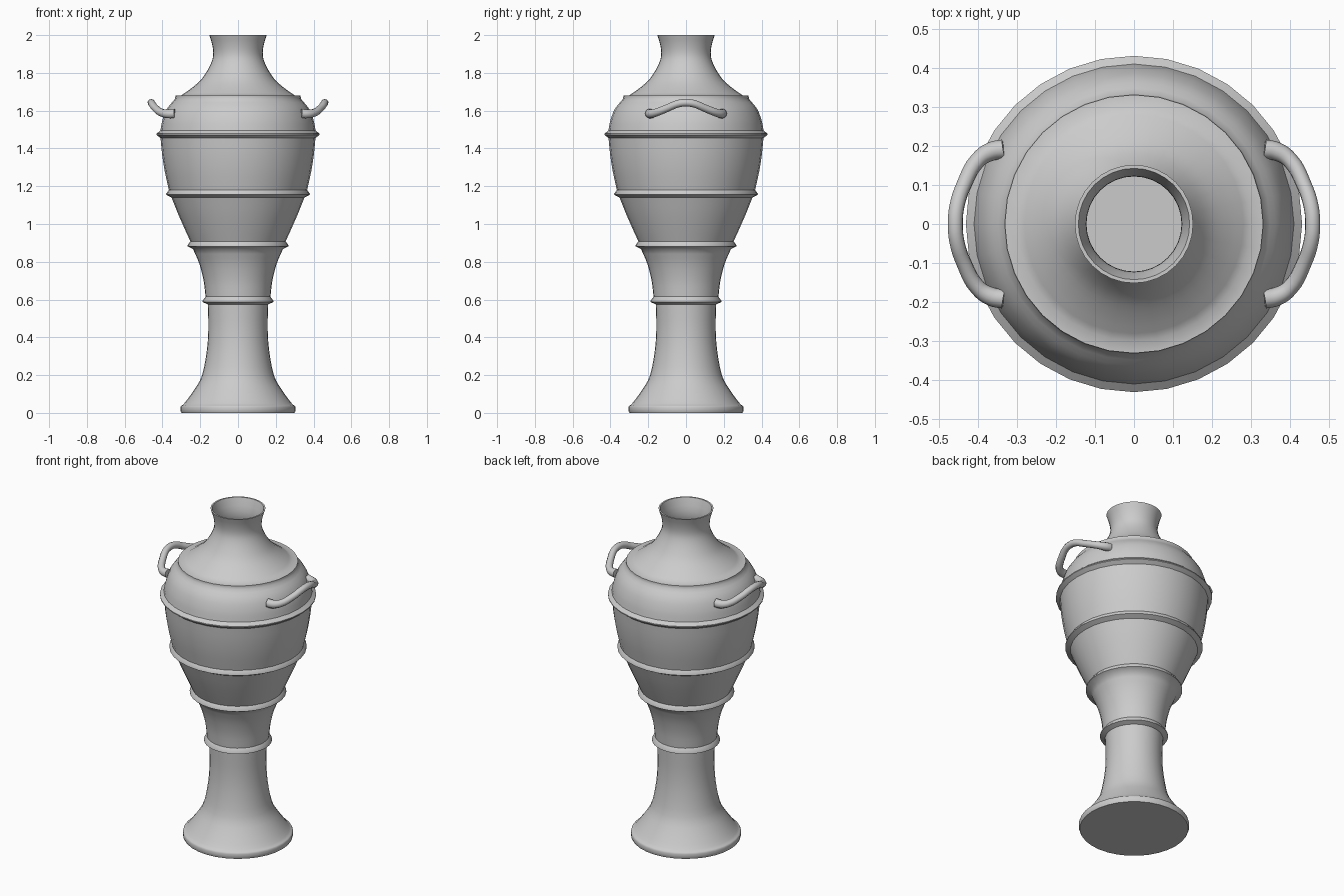
import bpy, bmesh, math
from mathutils import Vector

if "Cube" in bpy.data.objects:
    bpy.data.objects.remove(bpy.data.objects["Cube"])

SEG = 32


def smooth_path(pts, steps=3):
    """Catmull-Rom curve through 2D points."""
    p = [Vector(a) for a in pts]
    p = [2 * p[0] - p[1]] + p + [2 * p[-1] - p[-2]]
    out = []
    for i in range(1, len(p) - 2):
        a, b, c, d = p[i - 1:i + 3]
        for k in range(steps):
            t = k / steps
            out.append(0.5 * (2 * b + (c - a) * t + (2 * a - 5 * b + 4 * c - d) * t * t
                              + (3 * b - a - 3 * c + d) * t ** 3))
    return out + [p[-2]]


def lathe(name, profile):
    """Spin a (radius, z) profile around z; zero radius makes a pole."""
    bm = bmesh.new()
    rows = []
    for r, z in profile:
        n = SEG if r > 0 else 1
        rows.append([bm.verts.new((r * math.cos(2 * math.pi * i / SEG),
                                   r * math.sin(2 * math.pi * i / SEG), z)) for i in range(n)])
    for lo, hi in zip(rows, rows[1:]):
        for i in range(SEG):
            j = (i + 1) % SEG
            if len(lo) == 1:
                bm.faces.new((lo[0], hi[j], hi[i]))
            elif len(hi) == 1:
                bm.faces.new((lo[i], lo[j], hi[0]))
            else:
                bm.faces.new((lo[i], lo[j], hi[j], hi[i]))
    bmesh.ops.recalc_face_normals(bm, faces=bm.faces)
    me = bpy.data.meshes.new(name)
    bm.to_mesh(me)
    bm.free()
    ob = bpy.data.objects.new(name, me)
    bpy.context.collection.objects.link(ob)
    return finish(ob)


def finish(ob, angle=40):
    bpy.ops.object.select_all(action='DESELECT')
    ob.select_set(True)
    bpy.context.view_layer.objects.active = ob
    if ob.type == 'CURVE':
        bpy.ops.object.convert(target='MESH')
        ob = bpy.context.object
    bpy.ops.object.shade_smooth_by_angle(angle=math.radians(angle))
    return ob


# Outer wall sections; the thin raised rings sit between them
sections = [
    [(0.305, 0.012), (0.303, 0.035), (0.285, 0.05), (0.23, 0.125), (0.19, 0.20),
     (0.165, 0.33), (0.157, 0.45), (0.160, 0.575)],
    [(0.172, 0.615), (0.182, 0.70), (0.205, 0.79), (0.238, 0.867)],
    [(0.252, 0.908), (0.285, 0.98), (0.320, 1.06), (0.352, 1.14)],
    [(0.366, 1.18), (0.388, 1.28), (0.402, 1.37), (0.410, 1.455)],
    [(0.411, 1.495), (0.400, 1.55), (0.376, 1.61), (0.335, 1.66)],
    [(0.300, 1.681), (0.245, 1.72), (0.195, 1.765), (0.158, 1.82), (0.136, 1.87),
     (0.131, 1.91), (0.138, 1.955), (0.152, 2.0)],
]
rings = [(0.188, 0.59), (0.267, 0.885), (0.380, 1.158), (0.432, 1.475), (0.332, 1.676)]

profile = [(0, 0), (0.30, 0)]
inner = []
for i, pts in enumerate(sections):
    wall = [tuple(v) for v in smooth_path(pts)]
    profile += wall
    inner += [(r - 0.009, max(z, 0.025)) for r, z in wall[::2]]
    if i < len(rings):
        r, z = rings[i]
        profile += [(r, z - 0.003), (r, z + 0.003)]
# Thin inner wall back down to the floor
inner[-1] = (0.143, 2.0)
inner = [p for p in inner if p[1] > 0.03]
profile += inner[::-1] + [(0.28, 0.025), (0, 0.025)]
lathe("vase_body", profile)


# Side handles: arched tubes with slightly swollen ends
half = [(0.335, 0.192, 1.585, 1.15), (0.365, 0.187, 1.583, 1.1), (0.400, 0.165, 1.588, 0.95),
        (0.437, 0.100, 1.613, 0.9), (0.455, 0.045, 1.636, 0.9), (0.459, 0, 1.642, 0.9)]
path = half + [(x, -y, z, r) for x, y, z, r in half[-2::-1]]
for name, side in (("left_handle", -1), ("right_handle", 1)):
    cu = bpy.data.curves.new(name, 'CURVE')
    cu.dimensions = '3D'
    cu.bevel_depth = 0.022
    cu.bevel_resolution = 3
    cu.use_fill_caps = True
    cu.resolution_u = 4
    sp = cu.splines.new('BEZIER')
    sp.bezier_points.add(len(path) - 1)
    for bp, (x, y, z, r) in zip(sp.bezier_points, path):
        bp.co = (side * x, side * y, z)
        bp.radius = r
        bp.handle_left_type = bp.handle_right_type = 'AUTO'
    ob = bpy.data.objects.new(name, cu)
    bpy.context.collection.objects.link(ob)
    finish(ob)
